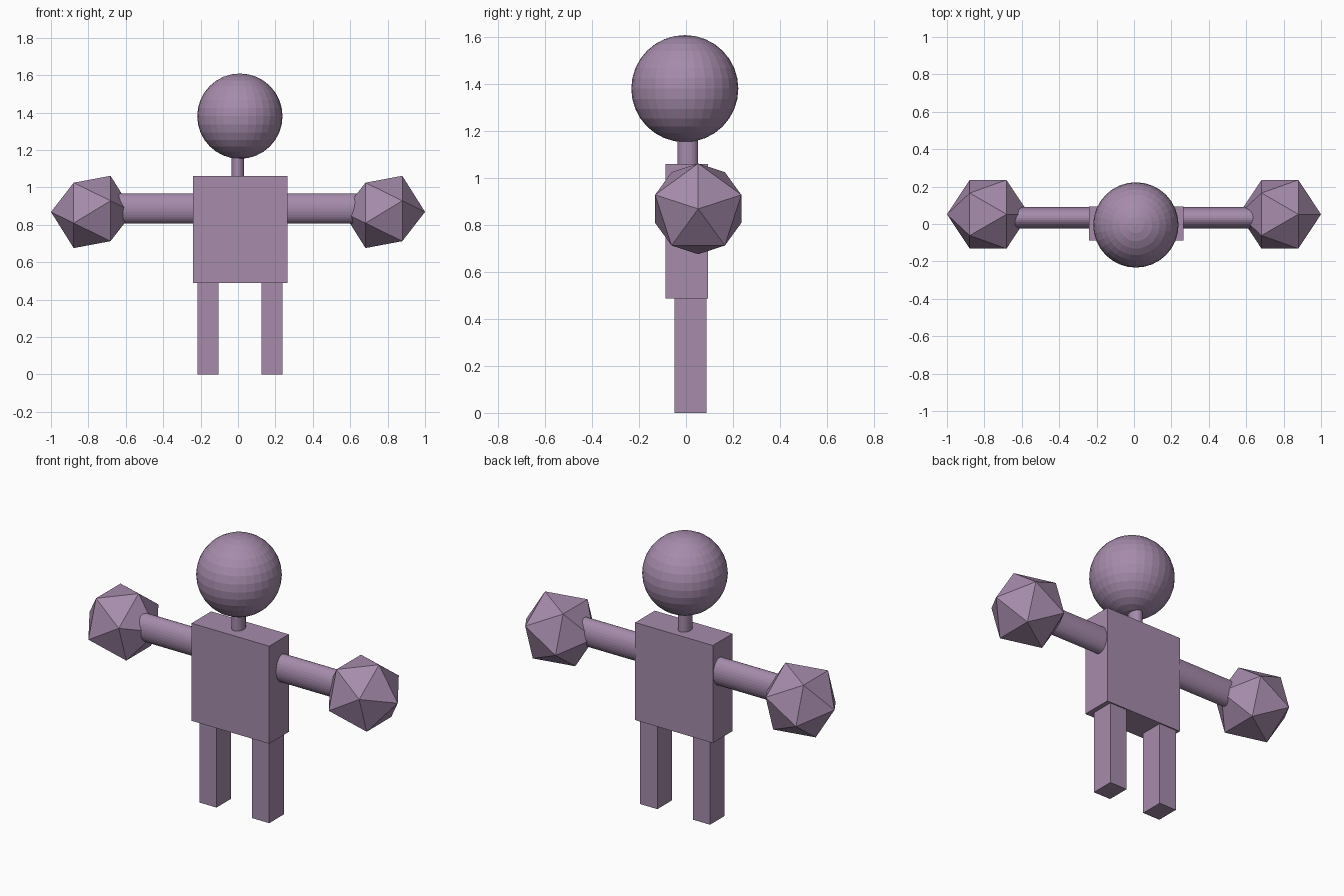
import bpy
from math import pi

if "Cube" in bpy.data.objects:
    bpy.data.objects.remove(bpy.data.objects["Cube"])

mat = bpy.data.materials.new("mauve")
mat.diffuse_color = (0.38, 0.26, 0.41, 1)
mat.use_nodes = True
mat.node_tree.nodes["Principled BSDF"].inputs["Base Color"].default_value = mat.diffuse_color


def finish(name):
    ob = bpy.context.object
    ob.name = name
    ob.data.materials.append(mat)
    return ob


def box(name, lo, hi):
    bpy.ops.mesh.primitive_cube_add(
        size=1, location=[(a + b) / 2 for a, b in zip(lo, hi)])
    ob = finish(name)
    ob.scale = [b - a for a, b in zip(lo, hi)]


def rod(name, center, scale, rotation=(0, 0, 0)):
    bpy.ops.mesh.primitive_cylinder_add(
        vertices=32, radius=1, depth=1, location=center, rotation=rotation)
    finish(name).scale = scale


# Torso
box("torso", (-0.24, -0.088, 0.488), (0.264, 0.094, 1.06))

# Head and oval neck
bpy.ops.mesh.primitive_uv_sphere_add(
    segments=32, ring_count=16, radius=0.228, location=(0.01, -0.005, 1.381))
finish("head")
rod("neck", (-0.001, 0.008, 1.11), (0.034, 0.044, 0.14))

# Arms, hands and legs
for side, s in (("left", -1), ("right", 1)):
    rod(f"{side}_arm", (s * 0.45, 0.033, 0.887), (0.08, 0.057, 0.5), (0, pi / 2, 0))

    # Faceted hand, pole along x, same orientation on both sides
    bpy.ops.mesh.primitive_ico_sphere_add(
        subdivisions=1, radius=1, location=(s * 0.78, 0.052, 0.869),
        rotation=(pi, pi / 2, 0))
    finish(f"{side}_hand").scale = (0.216, 0.216, 0.22)

    x = 0.01 + s * 0.171
    box(f"{side}_leg", (x - 0.056, -0.049, 0), (x + 0.056, 0.087, 0.5))
